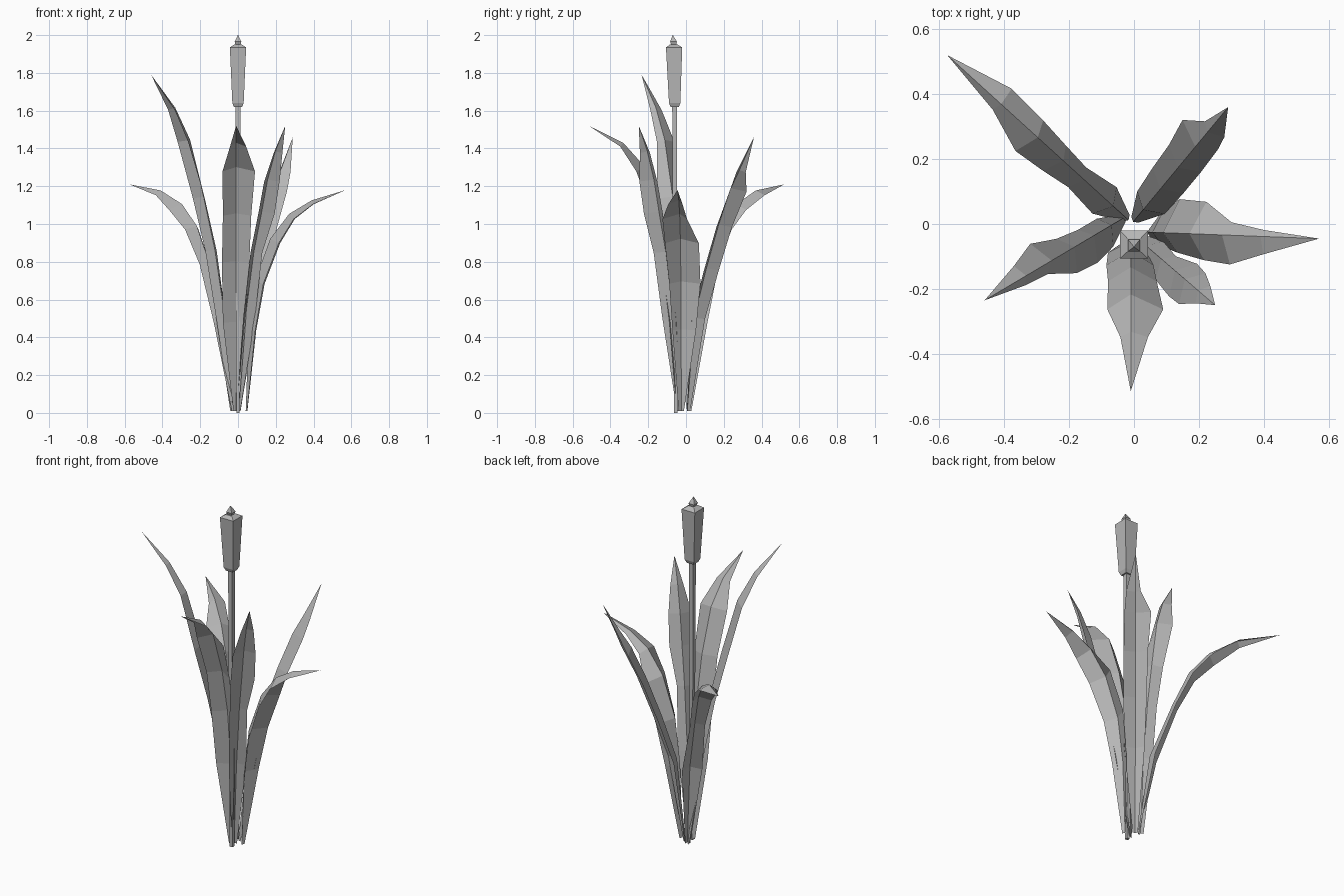
import bpy, bmesh
from mathutils import Vector

cube = bpy.data.objects.get("Cube")
if cube:
    bpy.data.objects.remove(cube, do_unlink=True)

grey = bpy.data.materials.new("plain grey")
grey.use_nodes = True
colour = (0.47, 0.47, 0.47, 1)
grey.diffuse_color = colour
grey.node_tree.nodes["Principled BSDF"].inputs["Base Color"].default_value = colour


def finish(name, bm):
    mesh = bpy.data.meshes.new(name)
    bm.to_mesh(mesh)
    bm.free()
    mesh.materials.append(grey)
    obj = bpy.data.objects.new(name, mesh)
    bpy.context.collection.objects.link(obj)
    return obj


def square_tower(name, rings):
    """Four-sided tower through (x, y, z, half width) rings, capped at both ends."""
    bm = bmesh.new()
    loops = []
    for x, y, z, h in rings:
        loops.append([bm.verts.new((x + sx * h, y + sy * h, z))
                      for sx, sy in ((-1, -1), (1, -1), (1, 1), (-1, 1))])
    for low, high in zip(loops, loops[1:]):
        for i in range(4):
            j = (i + 1) % 4
            bm.faces.new((low[i], low[j], high[j], high[i]))
    bm.faces.new(loops[0][::-1])
    bm.faces.new(loops[-1])
    return finish(name, bm)


FOLD = 0.3  # how far the rib rises above, and the edges drop below, the blade


def leaf(name, base, tip, tip_height, rows):
    """Blade with a raised rib; rows are (distance outward, height, left width, right width)."""
    start, end = Vector((*base, 0)), Vector((*tip, 0))
    out = (end - start).normalized()
    side = Vector((-out.y, out.x, 0))
    rows = [(0, 0.01, 0.014, 0.014)] + rows
    points = [start + out * row[0] + Vector((0, 0, row[1])) for row in rows]
    points.append(end + Vector((0, 0, tip_height)))
    bm = bmesh.new()
    loops = []
    for i, (_, _, left, right) in enumerate(rows):
        tangent = (points[i + 1] - points[max(i - 1, 0)]).normalized()
        inward = side.cross(tangent)
        if inward.dot(out) > 0:
            inward.negate()
        depth = inward * (left + right) / 2 * FOLD
        offsets = (side * left - depth, depth, -side * right - depth)
        loops.append([bm.verts.new(points[i] + offset) for offset in offsets])
    for low, high in zip(loops, loops[1:]):
        for i in range(2):
            bm.faces.new((low[i], low[i + 1], high[i + 1], high[i]))
    point = bm.verts.new(points[-1])
    for i in range(2):
        bm.faces.new((loops[-1][i], loops[-1][i + 1], point))
    return finish(name, bm)


# Leaves
leaf("back_right_leaf", (-0.02, 0.015), (-0.575, 0.52), 1.21,
     [(0.075, 0.48, 0.06, 0.05), (0.19, 0.79, 0.05, 0.032), (0.28, 0.98, 0.065, 0.04),
      (0.385, 1.09, 0.077, 0.05), (0.53, 1.165, 0.03, 0.057)])
leaf("tall_right_leaf", (-0.03, 0.02), (-0.46, -0.235), 1.79,
     [(0.06, 0.5, 0.06, 0.04), (0.125, 0.86, 0.078, 0.04), (0.195, 1.14, 0.073, 0.05),
      (0.275, 1.44, 0.03, 0.078), (0.36, 1.61, 0.024, 0.045)])
leaf("front_leaf", (-0.01, -0.045), (-0.01, -0.515), 1.52,
     [(0.025, 0.48, 0.05, 0.07), (0.06, 0.8, 0.07, 0.075), (0.11, 1.05, 0.08, 0.07),
      (0.195, 1.29, 0.1, 0.072), (0.295, 1.42, 0.053, 0.032)])
leaf("front_left_leaf", (0, -0.035), (0.25, -0.25), 1.52,
     [(0.065, 0.5, 0.045, 0.05), (0.125, 0.85, 0.035, 0.06), (0.185, 1.06, 0.06, 0.072),
      (0.225, 1.23, 0.055, 0.07), (0.27, 1.38, 0.035, 0.035)])
leaf("back_left_leaf", (0, 0.01), (0.29, 0.36), 1.46,
     [(0.06, 0.5, 0.05, 0.059), (0.145, 0.76, 0.06, 0.063), (0.23, 0.99, 0.066, 0.063),
      (0.315, 1.18, 0.083, 0.059), (0.365, 1.28, 0.027, 0.05)])
leaf("left_leaf", (0.045, -0.025), (0.57, -0.045), 1.18,
     [(0.03, 0.44, 0.08, 0.045), (0.068, 0.69, 0.105, 0.06), (0.15, 0.91, 0.1, 0.08),
      (0.24, 1.04, 0.04, 0.09), (0.35, 1.115, 0.02, 0.055)])

# Stalk, seed head and pointed bud
square_tower("stalk", [(0, -0.055, 0, 0.009), (0, -0.06, 1.63, 0.013)])
square_tower("seed_head", [(0, -0.06, 1.62, 0.022), (0, -0.06, 1.64, 0.03),
                           (0, -0.063, 1.935, 0.043), (0, -0.065, 1.95, 0.02)])
square_tower("bud", [(0, -0.065, 1.945, 0.012), (0, -0.066, 1.965, 0.018),
                     (0, -0.07, 2, 0.001)])
